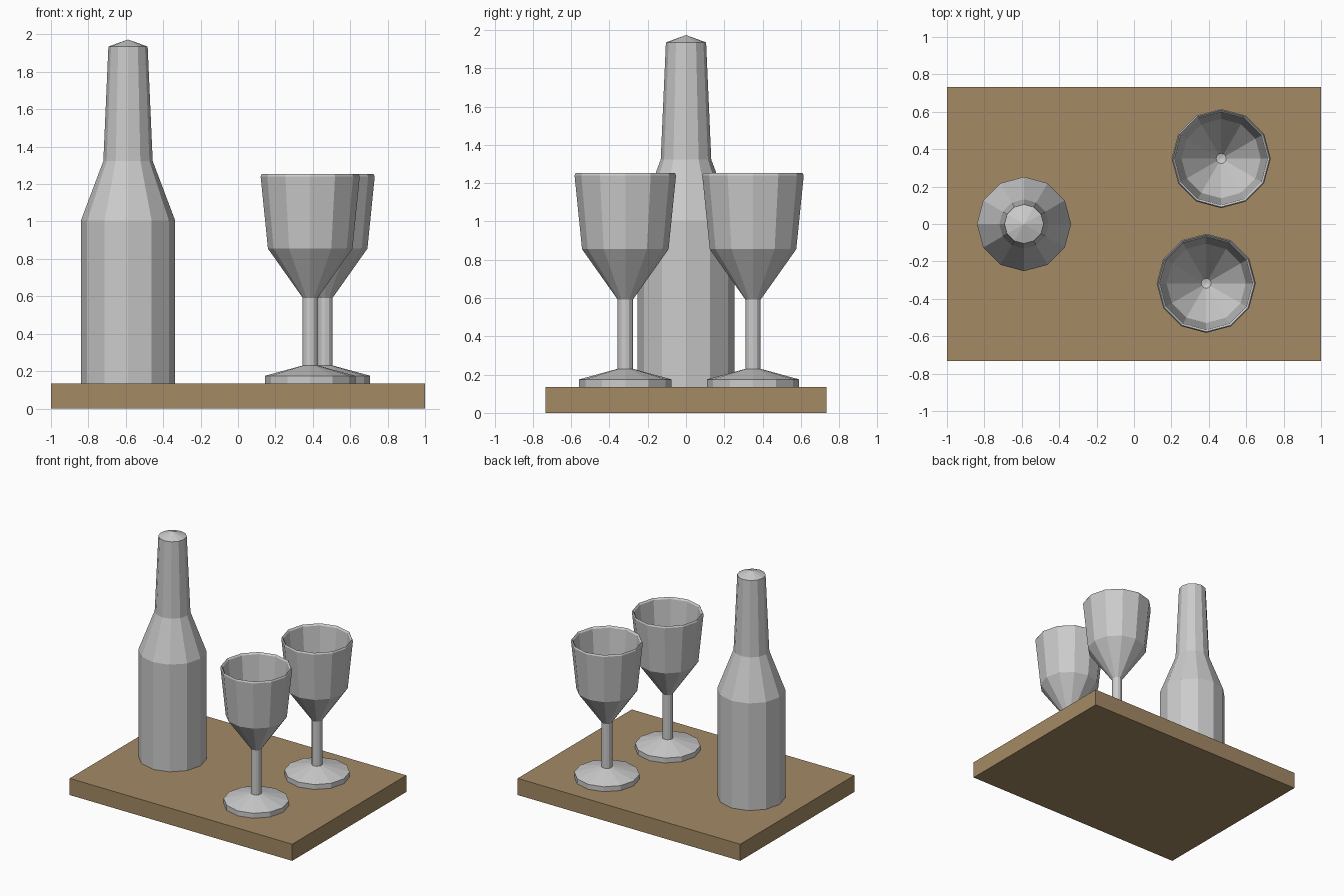
import bpy, bmesh, math

if "Cube" in bpy.data.objects:
    bpy.data.objects.remove(bpy.data.objects["Cube"])

SIDES = 12
BOARD_TOP = 0.135


def lathe(name, profile, location):
    """Revolve (radius, z) points into a flat-faced solid; radius 0 makes a pole."""
    bm = bmesh.new()
    rings = []
    for r, z in profile:
        if r == 0:
            rings.append([bm.verts.new((0, 0, z))])
        else:
            rings.append([bm.verts.new((r * math.cos(2 * math.pi * i / SIDES),
                                        r * math.sin(2 * math.pi * i / SIDES), z))
                          for i in range(SIDES)])
    for a, b in zip(rings, rings[1:]):
        for i in range(SIDES):
            j = (i + 1) % SIDES
            if len(a) == 1:
                bm.faces.new((a[0], b[j], b[i]))
            elif len(b) == 1:
                bm.faces.new((a[i], a[j], b[0]))
            else:
                bm.faces.new((a[i], a[j], b[j], b[i]))
    bmesh.ops.recalc_face_normals(bm, faces=bm.faces)
    mesh = bpy.data.meshes.new(name)
    bm.to_mesh(mesh)
    bm.free()
    obj = bpy.data.objects.new(name, mesh)
    obj.location = location
    bpy.context.collection.objects.link(obj)
    return obj


# Wooden board
bpy.ops.mesh.primitive_cube_add(size=1, location=(0, 0, BOARD_TOP / 2))
board = bpy.context.object
board.name = "board"
board.scale = (2, 1.465, BOARD_TOP)
wood = bpy.data.materials.new("wood")
wood.diffuse_color = (0.37, 0.255, 0.13, 1)
wood.use_nodes = True
wood.node_tree.nodes["Principled BSDF"].inputs["Base Color"].default_value = wood.diffuse_color
board.data.materials.append(wood)

# Bottle: body, shoulder, neck, shallow pointed cap
lathe("bottle", [(0, 0), (0.252, 0), (0.252, 0.87), (0.132, 1.188),
                 (0.105, 1.80), (0, 1.838)], (-0.588, 0, BOARD_TOP))

# Goblets: foot, stem, bowl outside, rim, bowl inside
goblet = [(0, 0), (0.241, 0), (0.241, 0.04), (0.04, 0.095), (0.04, 0.457),
          (0.226, 0.72), (0.265, 1.105), (0.259, 1.118), (0.248, 1.105),
          (0.212, 0.73), (0.027, 0.475), (0, 0.468)]
for name, x, y in (("goblet_back", 0.466, 0.35), ("goblet_front", 0.386, -0.317)):
    lathe(name, goblet, (x, y, BOARD_TOP))
